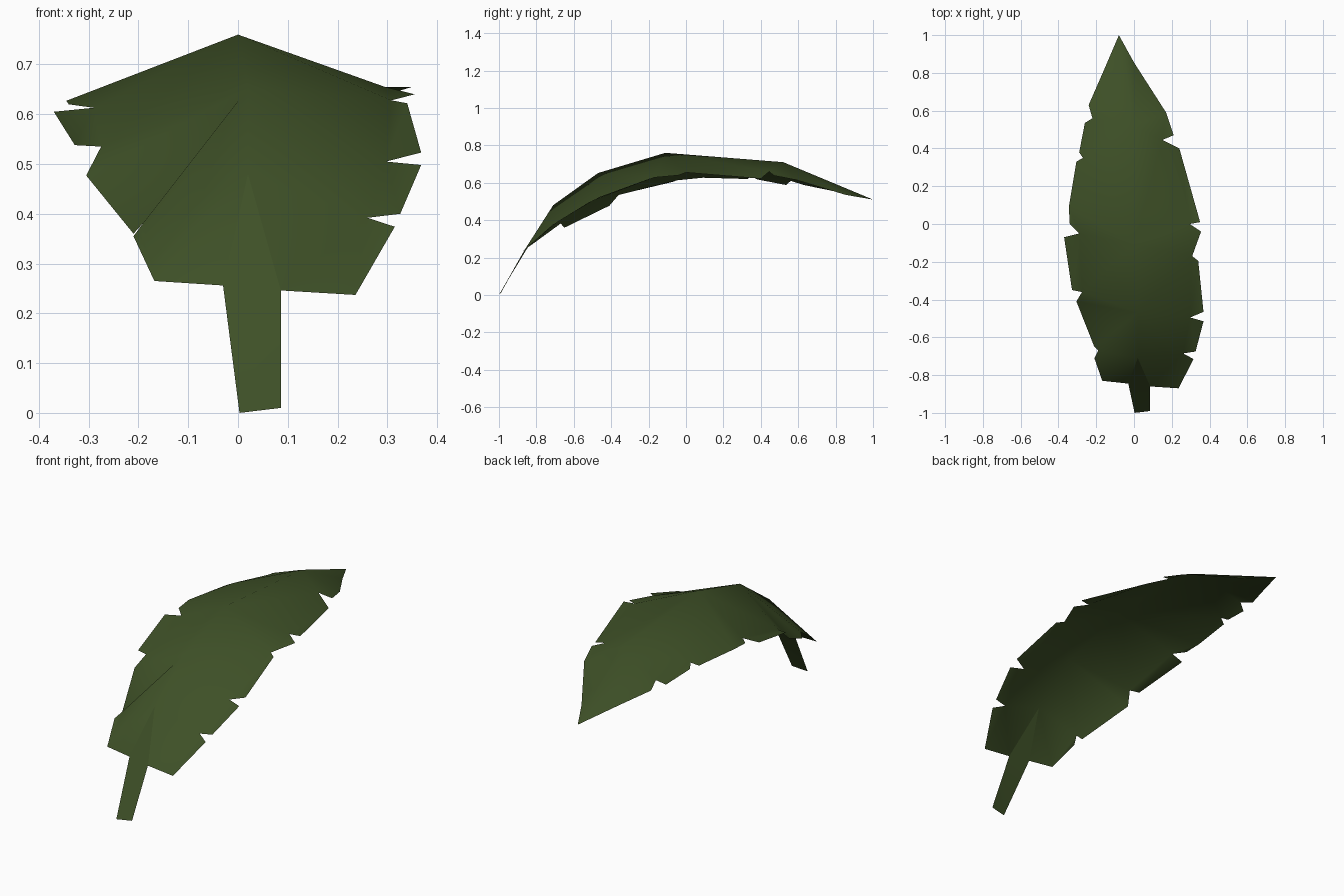
import bpy
from mathutils import Vector
from mathutils.geometry import delaunay_2d_cdt

if "Cube" in bpy.data.objects:
    bpy.data.objects.remove(bpy.data.objects["Cube"])

green = bpy.data.materials.new("leaf green")
green.diffuse_color = (0.048, 0.080, 0.020, 1)
green.use_nodes = True
green.node_tree.nodes["Principled BSDF"].inputs["Base Color"].default_value = green.diffuse_color

# torn left edge, tip to base
left = [(-.08, 1, .51), (-.17, .79, .555), (-.24, .63, .588), (-.22, .56, .61),
        (-.26, .535, .588), (-.29, .38, .618), (-.27, .35, .635), (-.305, .33, .62),
        (-.345, .09, .627), (-.34, 0, .62), (-.29, -.05, .613), (-.37, -.07, .605),
        (-.328, -.35, .538), (-.275, -.36, .535), (-.305, -.41, .477),
        (-.21, -.65, .36), (-.19, -.67, .382), (-.21, -.71, .355), (-.168, -.83, .265)]
# torn right edge, base to tip
right = [(.236, -.87, .237), (.315, -.715, .374), (.26, -.685, .392), (.326, -.675, .40),
         (.368, -.515, .498), (.297, -.495, .505), (.368, -.465, .523), (.34, -.195, .622),
         (.308, -.17, .628), (.355, -.04, .64), (.295, 0, .655), (.35, .01, .655),
         (.24, .4, .622), (.15, .445, .66), (.21, .47, .638), (.17, .59, .615),
         (0, .855, .535)]
stem_join = [(-.03, -.845, .256), (.02, -.71, .48), (.086, -.86, .246)]
midrib = [(.02, -.47, .652), (0, -.11, .76), (0, .52, .71)]


def sheet(name, outline, spine=(), spine_edges=()):
    """Thin leaf sheet: fill an outline, folded along its spine."""
    pts = [Vector(p) for p in list(outline) + list(spine)]
    n = len(outline)
    res = delaunay_2d_cdt([p.xy for p in pts], list(spine_edges), [list(range(n))], 1, 1e-5)
    verts = [pts[ids[0]] for ids in res[3]]
    faces = []
    for f in res[2]:
        f = list(f)
        a, b, c = (verts[i] for i in f[:3])
        faces.append(f if (b - a).cross(c - a).z > 0 else f[::-1])
    me = bpy.data.meshes.new(name)
    me.from_pydata(verts, [], faces)
    me.materials.append(green)
    me.shade_smooth()
    ob = bpy.data.objects.new(name, me)
    bpy.context.collection.objects.link(ob)
    return ob


# blade, creased from the stem's point along the midrib to the tip
outline = left + stem_join + right
n, apex = len(outline), len(left) + 1
sheet("leaf_blade", outline, midrib, [(apex, n), (n, n + 1), (n + 1, n + 2), (n + 2, 0)])

# flat stem, tapering to a point in the blade
sheet("stem", [(.003, -1, 0), (.086, -.99, .01)] + stem_join[::-1])
